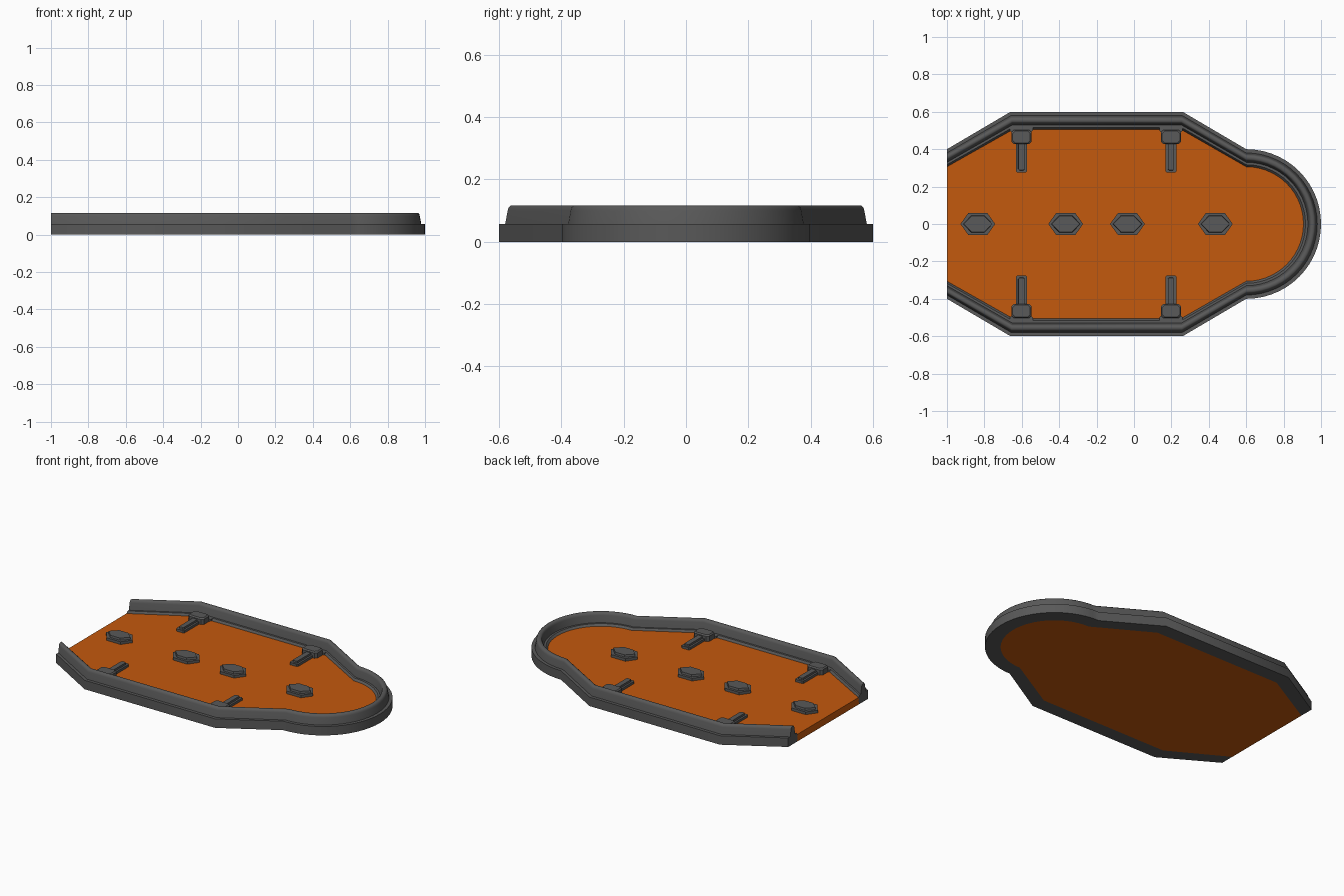
import bpy, bmesh, math

if "Cube" in bpy.data.objects:
    bpy.data.objects.remove(bpy.data.objects["Cube"])

ARC_SEGMENTS = 28
FLOOR_TOP = 0.045


def material(name, color):
    mat = bpy.data.materials.new(name)
    mat.diffuse_color = color
    mat.use_nodes = True
    mat.node_tree.nodes["Principled BSDF"].inputs["Base Color"].default_value = mat.diffuse_color
    return mat


orange = material("orange_floor", (0.55, 0.1, 0.004, 1))
dark = material("dark_grey", (0.1, 0.1, 0.1, 1))


def make_object(name, verts, faces, mat, smooth=None):
    mesh = bpy.data.meshes.new(name)
    mesh.from_pydata(verts, [], faces)
    bm = bmesh.new()
    bm.from_mesh(mesh)
    bmesh.ops.recalc_face_normals(bm, faces=bm.faces)
    bm.to_mesh(mesh)
    bm.free()
    mesh.materials.append(mat)
    obj = bpy.data.objects.new(name, mesh)
    bpy.context.collection.objects.link(obj)
    if smooth:
        bpy.ops.object.select_all(action='DESELECT')
        obj.select_set(True)
        bpy.context.view_layer.objects.active = obj
        bpy.ops.object.shade_smooth_by_angle(angle=math.radians(smooth))
    return obj


def outline(inset):
    """Plan outline from the upper open end, round the nose, to the lower end."""
    r = 0.4 - inset
    upper = [(-1, r), (-0.66 + inset * 0.15, 0.6 - inset), (0.26 - inset * 0.1, 0.6 - inset)]
    nose = []
    for i in range(ARC_SEGMENTS + 1):
        a = math.pi / 2 - math.pi * i / ARC_SEGMENTS
        nose.append((0.6 + r * math.cos(a), r * math.sin(a)))
    return upper + nose + [(x, -y) for x, y in reversed(upper)]


def loft(name, rings, mat=dark, smooth=None):
    """Join stacked closed rings of equal length and cap both ends."""
    n = len(rings[0])
    verts = [p for ring in rings for p in ring]
    faces = [tuple(range(n)), tuple(range(len(verts) - n, len(verts)))]
    for k in range(len(rings) - 1):
        for i in range(n):
            j = (i + 1) % n
            faces.append((k * n + i, k * n + j, (k + 1) * n + j, (k + 1) * n + i))
    return make_object(name, verts, faces, mat, smooth)


def pad(name, cx, cy, hx, hy, cut_x, cut_y, layers):
    """Raised plate with cut corners; layers are (inset, z)."""
    rings = []
    for inset, z in layers:
        x, y = hx - inset, hy - inset
        ix, iy = x - cut_x, max(hy - cut_y - inset, 0)
        if iy < 1e-6:
            flat = [(x, 0), (ix, y), (-ix, y), (-x, 0), (-ix, -y), (ix, -y)]
        else:
            flat = [(x, iy), (ix, y), (-ix, y), (-x, iy),
                    (-x, -iy), (-ix, -y), (ix, -y), (x, -iy)]
        rings.append([(cx + px, cy + py, z) for px, py in flat])
    return loft(name, rings)


# Raised rim: stepped cross-section (inset, height) swept along the outline
profile = [(0, 0), (0, 0.057), (0.02, 0.057), (0.028, 0.1), (0.031, 0.11), (0.038, 0.116),
           (0.052, 0.116), (0.059, 0.11), (0.062, 0.1), (0.07, 0.057), (0.083, 0.057),
           (0.094, FLOOR_TOP), (0.09, 0)]
columns = [outline(inset) for inset, z in profile]
sections = [[(*columns[k][i], profile[k][1]) for k in range(len(profile))]
            for i in range(len(columns[0]))]
loft("rim", sections, smooth=45)

# Orange floor plate filling the inside of the rim
plan = outline(0.09)
loft("floor", [[(x, y, z) for x, y in plan] for z in (0, FLOOR_TOP)], orange)

# Stepped hexagonal pads along the centre line
for i, x in enumerate((-0.835, -0.365, -0.035, 0.435)):
    pad(f"centre_pad_{i + 1}", x, 0, 0.093, 0.06, 0.043, 0.06,
        [(0, 0.03), (0, 0.062), (0.015, 0.062), (0.017, 0.075)])

# Clamps along both long sides: a thin stem, a block head and a foot on the rim
for x in (-0.602, 0.198):
    for side, s in (("back", 1), ("front", -1)):
        tag = f"{side}_{'left' if x < 0 else 'right'}"
        pad("clamp_stem_" + tag, x, s * 0.36, 0.029, 0.085, 0.006, 0.006,
            [(0, 0.03), (0, 0.06), (0.012, 0.06), (0.013, 0.072)])
        pad("clamp_head_" + tag, x, s * 0.465, 0.054, 0.038, 0.013, 0.013,
            [(0, 0.03), (0, 0.078), (0.007, 0.085)])
        pad("clamp_foot_" + tag, x, s * 0.508, 0.062, 0.016, 0.008, 0.008,
            [(0, 0.03), (0, 0.057)])
